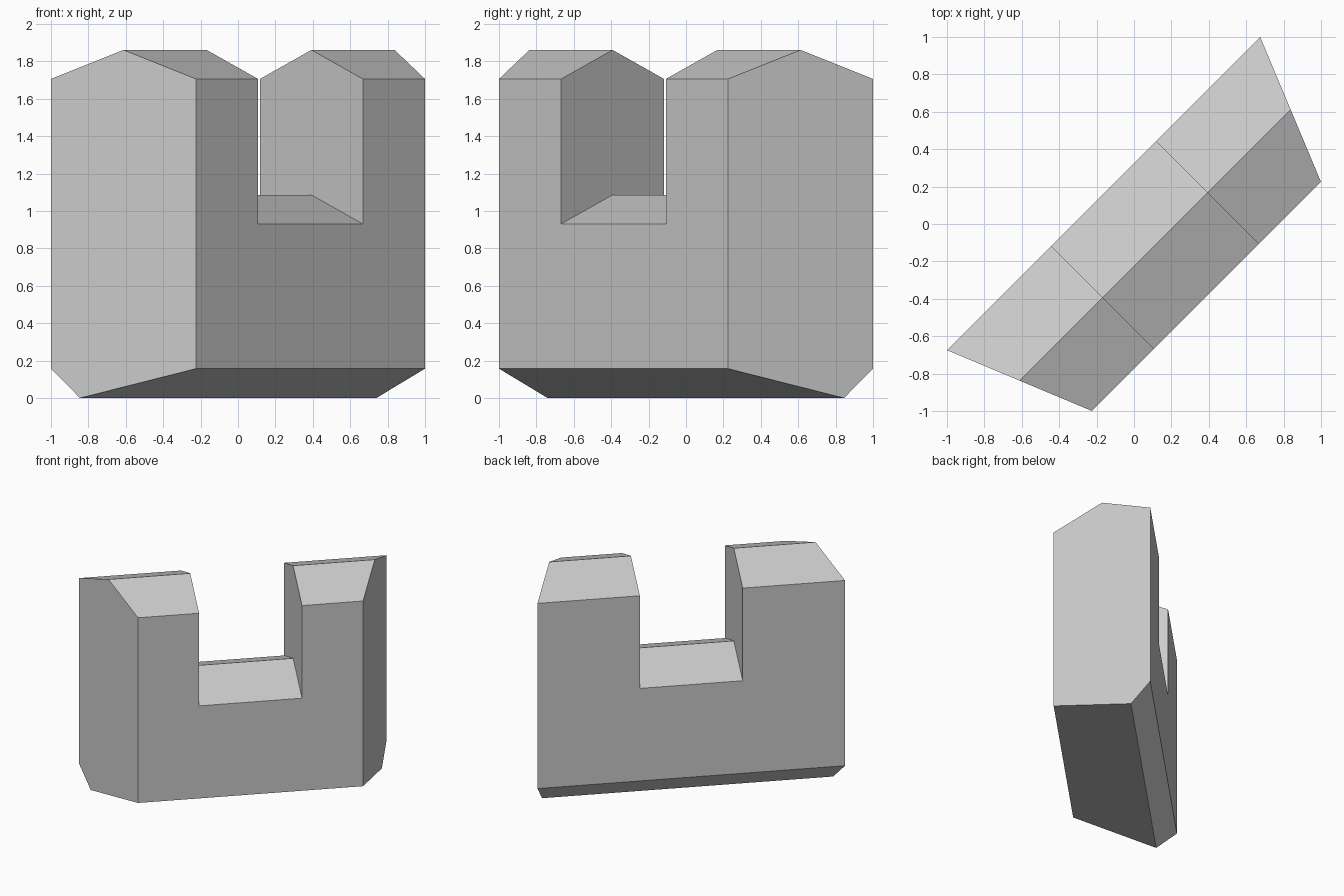
import bpy, bmesh
from math import radians
from mathutils import Matrix

cube = bpy.data.objects.get("Cube")
if cube:
    bpy.data.objects.remove(cube, do_unlink=True)

stone = bpy.data.materials.new("stone grey")
stone.diffuse_color = (0.6, 0.6, 0.6, 1)
stone.use_nodes = True
stone.node_tree.nodes["Principled BSDF"].inputs["Base Color"].default_value = (0.6, 0.6, 0.6, 1)

BACK, RIDGE, FRONT = -0.23, 0.159, 0.548   # across the wall
LONG, SHORT = 1.184, 0.866                 # half lengths of back and front
EAVE, TOP = 1.706, 1.861
TURN = Matrix.Rotation(radians(45), 4, "Z")


def prism(name, profile, half_length):
    """Loft a (depth, z) profile along x between ends set by half_length(depth)."""
    bm = bmesh.new()
    rings = [[bm.verts.new((side * half_length(d), -d, z)) for d, z in profile]
             for side in (-1, 1)]
    for ring in rings:
        bm.faces.new(ring)
    n = len(profile)
    for i in range(n):
        j = (i + 1) % n
        bm.faces.new((rings[0][i], rings[0][j], rings[1][j], rings[1][i]))
    bmesh.ops.recalc_face_normals(bm, faces=bm.faces)
    mesh = bpy.data.meshes.new(name)
    bm.to_mesh(mesh)
    bm.free()
    mesh.transform(TURN)
    mesh.materials.append(stone)
    obj = bpy.data.objects.new(name, mesh)
    bpy.context.collection.objects.link(obj)
    return obj


def skewed_end(d):
    return LONG + (SHORT - LONG) * (d - BACK) / (FRONT - BACK)


# Battlement block: gabled top, off-centre keel underneath, angled ends
keel = BACK + 0.2 * (FRONT - BACK)
block = prism("battlement_block",
              [(BACK, 0.157), (BACK, EAVE), (RIDGE, TOP),
               (FRONT, EAVE), (FRONT, 0.157), (keel, 0)], skewed_end)

# Notch cutter: its floor repeats the gable slope, lower down
reach = 1.5
w, drop = reach * (FRONT - RIDGE), reach * (TOP - EAVE)
floor = 1.086
cutter = prism("notch_cutter",
               [(RIDGE - w, floor - drop), (RIDGE, floor), (RIDGE + w, floor - drop),
                (RIDGE + w, 2.2), (RIDGE - w, 2.2)], lambda d: 0.396)
cutter.hide_render = True

notch = block.modifiers.new("notch", "BOOLEAN")
notch.operation = "DIFFERENCE"
notch.solver = "EXACT"
notch.object = cutter
bpy.context.view_layer.objects.active = block
bpy.ops.object.modifier_apply(modifier=notch.name)
bpy.data.objects.remove(cutter, do_unlink=True)
